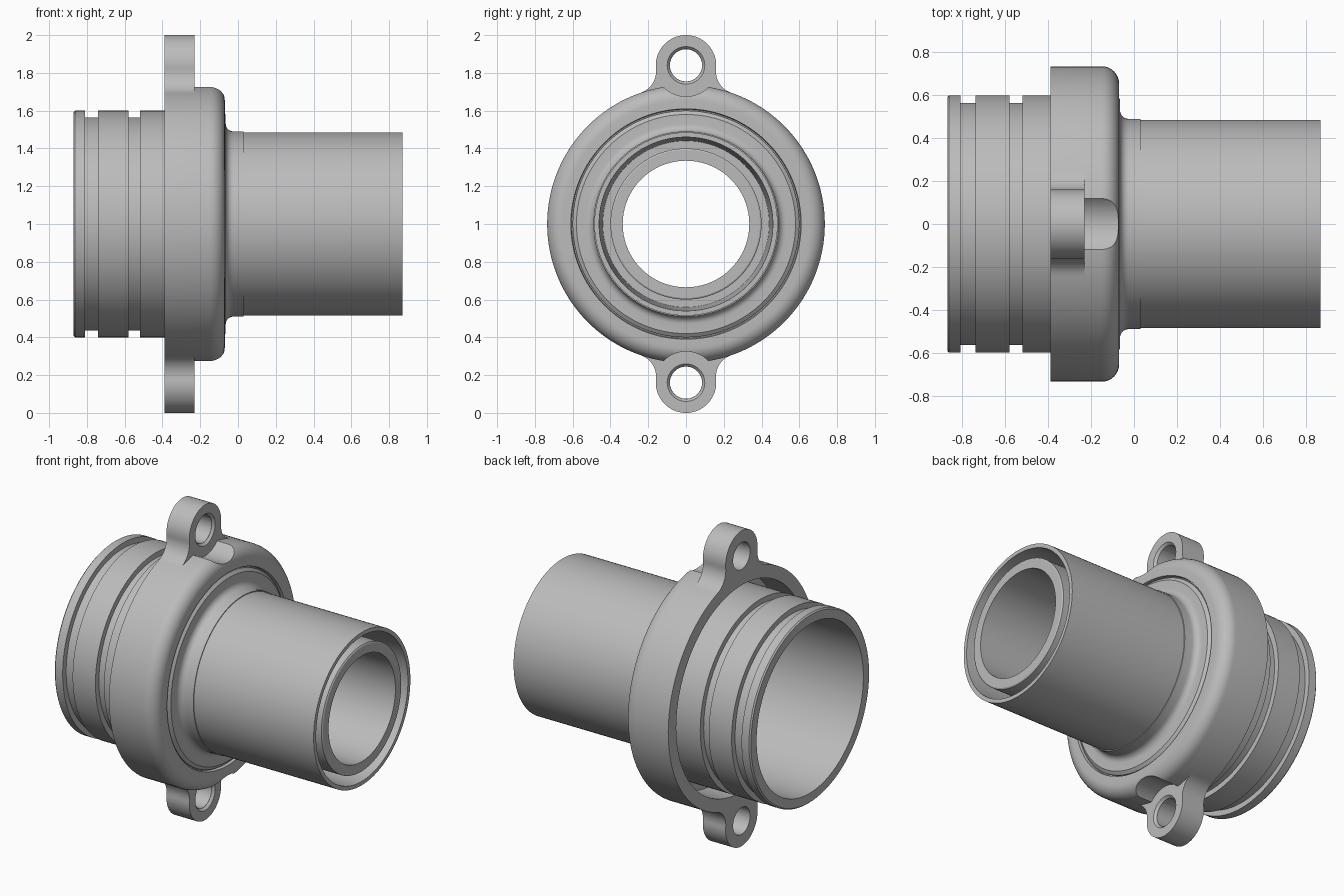
import bpy, bmesh, math
from math import sin, cos, pi

cube = bpy.data.objects.get("Cube")
if cube:
    bpy.data.objects.remove(cube, do_unlink=True)

AXIS_Z = 1.0      # height of the pipe axis
EAR_R = 0.84      # distance from the axis to a bolt hole
EAR_BACK, EAR_FRONT = -0.39, -0.23

grey = bpy.data.materials.new("plain grey")
grey.use_nodes = True
COLOUR = (0.5, 0.5, 0.5, 1)
grey.diffuse_color = COLOUR
grey.node_tree.nodes["Principled BSDF"].inputs["Base Color"].default_value = COLOUR


def finish(bm, name):
    bmesh.ops.recalc_face_normals(bm, faces=bm.faces)
    mesh = bpy.data.meshes.new(name)
    bm.to_mesh(mesh)
    bm.free()
    mesh.materials.append(grey)
    obj = bpy.data.objects.new(name, mesh)
    bpy.context.collection.objects.link(obj)
    return obj


def revolve(name, profile, zc=AXIS_Z, steps=128):
    """Spin a closed (x, radius) outline about a line along x."""
    bm = bmesh.new()
    rings = [[bm.verts.new((x, r * sin(2 * pi * i / steps), zc + r * cos(2 * pi * i / steps)))
              for i in range(steps)] for x, r in profile]
    for a, b in zip(rings, rings[1:] + rings[:1]):
        for i in range(steps):
            j = (i + 1) % steps
            bm.faces.new((a[i], a[j], b[j], b[i]))
    return finish(bm, name)


def rod(name, radius, x0, x1, zc, steps=64):
    """Solid cylinder along x."""
    bm = bmesh.new()
    ends = [[bm.verts.new((x, radius * sin(2 * pi * i / steps), zc + radius * cos(2 * pi * i / steps)))
             for i in range(steps)] for x in (x0, x1)]
    for ring in ends:
        bm.faces.new(ring)
    for i in range(steps):
        j = (i + 1) % steps
        bm.faces.new((ends[0][i], ends[0][j], ends[1][j], ends[1][i]))
    return finish(bm, name)


def select(obj):
    bpy.ops.object.select_all(action='DESELECT')
    obj.select_set(True)
    bpy.context.view_layer.objects.active = obj


def cut(obj, cutter):
    mod = obj.modifiers.new("cut", 'BOOLEAN')
    mod.operation, mod.solver, mod.object = 'DIFFERENCE', 'EXACT', cutter
    select(obj)
    bpy.ops.object.modifier_apply(modifier=mod.name)
    bpy.data.objects.remove(cutter, do_unlink=True)


def smooth(obj):
    select(obj)
    bpy.ops.object.shade_smooth_by_angle(angle=math.radians(30))


def arc(cx, cy, r, a0, a1, n):
    return [(cx + r * cos(a0 + (a1 - a0) * i / n), cy + r * sin(a0 + (a1 - a0) * i / n))
            for i in range(n + 1)]


def groove(x0, x1):
    return [(x0, 0.6), (x0, 0.565), (x1, 0.565), (x1, 0.6)]


# Pipe body: grooved socket, stepped spigot, double-walled end and funnelled bore
body_outline = (
    [(-0.87, 0.535), (-0.87, 0.592), (-0.862, 0.6)]
    + groove(-0.81, -0.74) + groove(-0.58, -0.52)
    + [(-0.08, 0.6), (-0.065, 0.58), (-0.065, 0.53)]
    + arc(-0.025, 0.53, 0.04, pi, 1.5 * pi, 6)[1:]
    + [(0.03, 0.49), (0.03, 0.485), (0.87, 0.485), (0.87, 0.46),
       (0.35, 0.44), (0.35, 0.4), (0.865, 0.4), (0.87, 0.392), (0.87, 0.335),
       (0.08, 0.335), (-0.1, 0.535)]
)
smooth(revolve("pipe_body", body_outline))

# Collar: rounded front edge, with a clearance channel open to the rear
collar_outline = (
    [(-0.2, 0.59), (-0.2, 0.655), (EAR_BACK, 0.655), (EAR_BACK, 0.735)]
    + arc(-0.15, 0.655, 0.08, pi / 2, 0, 10)
    + [(-0.07, 0.61), (-0.09, 0.606), (-0.09, 0.59)]
)
collar = revolve("collar", collar_outline)

# Pockets in the collar that clear the bolt heads
for side in (1, -1):
    cut(collar, rod("pocket_cutter", 0.165, EAR_FRONT, 0.1, AXIS_Z + side * EAR_R))
smooth(collar)


def ear_outline():
    """Right half: bolt boss, then a fillet blending into the collar rim."""
    boss, rim, fillet = 0.16, 0.735, 0.12
    d0, d1 = rim + fillet, boss + fillet
    fz = (d0 ** 2 - d1 ** 2 + EAR_R ** 2) / (2 * EAR_R)
    fy = math.sqrt(d0 ** 2 - fz ** 2)
    touch = math.atan2(fz - EAR_R, fy)
    half = arc(0, EAR_R, boss, pi / 2, touch, 20)
    half += arc(fy, fz, fillet, touch + pi, math.atan2(-fz, -fy) + 2 * pi, 12)[1:]
    half.append((0.2, 0.67))
    return half + [(-y, z) for y, z in reversed(half[1:])]


# Bolt ears with chamfered holes
for side, name in ((1, "upper_ear"), (-1, "lower_ear")):
    bm = bmesh.new()
    face = bm.faces.new([bm.verts.new((EAR_BACK, y, AXIS_Z + side * z)) for y, z in ear_outline()])
    extruded = bmesh.ops.extrude_face_region(bm, geom=[face])
    bmesh.ops.translate(bm, vec=(EAR_FRONT - EAR_BACK, 0, 0),
                        verts=[v for v in extruded["geom"] if isinstance(v, bmesh.types.BMVert)])
    ear = finish(bm, name)
    hole_z = AXIS_Z + side * EAR_R
    cut(ear, rod("hole_cutter", 0.085, -0.5, 0, hole_z))
    chamfer = revolve("chamfer_cutter", [(EAR_FRONT - 0.015, 0.08), (EAR_FRONT - 0.015, 0.086),
                                         (EAR_FRONT + 0.005, 0.104), (EAR_FRONT + 0.005, 0.08)],
                      hole_z, 64)
    cut(ear, chamfer)
    smooth(ear)
